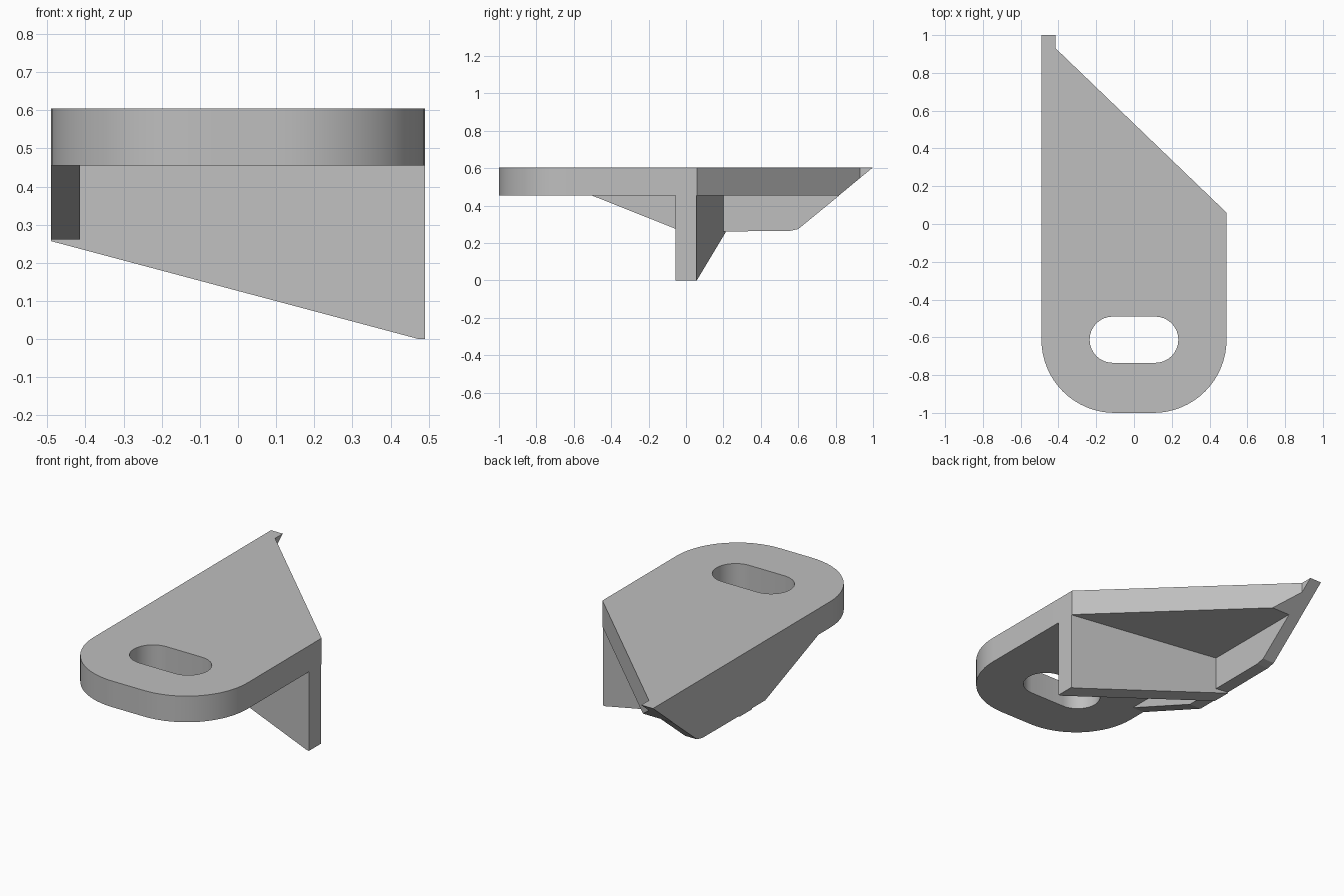
import bpy, bmesh
from math import sin, cos, pi
from mathutils import Vector

cube = bpy.data.objects.get("Cube")
if cube:
    bpy.data.objects.remove(cube, do_unlink=True)

grey = bpy.data.materials.new("plain grey")
grey.use_nodes = True
grey.diffuse_color = (0.52, 0.52, 0.52, 1)
grey.node_tree.nodes["Principled BSDF"].inputs["Base Color"].default_value = grey.diffuse_color

TOP, UNDER = 0.605, 0.455      # flange top and underside
HALF = 0.49                    # half width
WALL = 0.075                   # gusset thickness
END_Y = -0.6125                # centre line of rounded end and slot


def finish(name, bm):
    bmesh.ops.recalc_face_normals(bm, faces=bm.faces[:])
    mesh = bpy.data.meshes.new(name)
    bm.to_mesh(mesh)
    bm.free()
    mesh.materials.append(grey)
    obj = bpy.data.objects.new(name, mesh)
    bpy.context.collection.objects.link(obj)
    return obj


def arc(cx, cy, r, start, end, steps=16):
    angles = [start + (end - start) * i / steps for i in range(steps + 1)]
    return [(cx + r * cos(a), cy + r * sin(a)) for a in angles]


def side_wall(bm, lower, upper):
    """Join two matching rings with quads; return the quads."""
    n = len(lower)
    return [bm.faces.new((lower[i], lower[(i + 1) % n], upper[(i + 1) % n], upper[i]))
            for i in range(n)]


def prism(name, first, second):
    bm = bmesh.new()
    rings = [[bm.verts.new(p) for p in ring] for ring in (first, second)]
    side_wall(bm, *rings)
    for ring in rings:
        bm.faces.new(ring)
    return finish(name, bm)


# Flange: rounded front, diagonal back edge, narrow tip and a long slot
R = 0.3875
outline = arc(HALF - R, END_Y, R, -pi / 2, 0)
outline += [(HALF, 0.06), (WALL - HALF, 0.93), (WALL - HALF, 1), (-HALF, 1)]
outline += arc(R - HALF, END_Y, R, pi, 1.5 * pi)
slot = arc(0.1125, END_Y, 0.1225, -pi / 2, pi / 2) + arc(-0.1125, END_Y, 0.1225, pi / 2, 1.5 * pi)

bm = bmesh.new()
for ring in (outline, slot):
    low, high = [[bm.verts.new((x, y, z)) for x, y in ring] for z in (UNDER, TOP)]
    side_wall(bm, low, high)
for z in (UNDER, TOP):
    rim = [e for e in bm.edges if all(abs(v.co.z - z) < 1e-4 for v in e.verts)]
    bmesh.ops.triangle_fill(bm, edges=rim, use_beauty=True, normal=(0, 0, 1))

# Slope the underside of the tip
bmesh.ops.bisect_plane(bm, geom=bm.verts[:] + bm.edges[:] + bm.faces[:], dist=1e-4,
                       plane_co=(0, 1, TOP), plane_no=Vector((0, 0.33, -0.4)).normalized(),
                       clear_outer=True)
bmesh.ops.holes_fill(bm, edges=[e for e in bm.edges if e.is_boundary])
flange = finish("flange", bm)

# Side gusset under the flange, on the right edge
profile = [(-0.505, UNDER), (-0.02, 0.262), (0.55, 0.264), (0.6, 0.275), (0.82, UNDER)]
prism("side_gusset", *[[(x, y, z) for y, z in profile] for x in (-HALF, WALL - HALF)])

# Cross web: slightly skewed plate with a sloping lower edge
web = [(-HALF, UNDER), (-HALF, 0.257), (0.475, 0), (HALF, 0), (HALF, UNDER)]
prism("cross_web", *[[(x, y + 0.16 * (HALF - x), z) for x, z in web] for y in (-0.055, 0.055)])

# Smooth the rounded end and the slot
bpy.ops.object.select_all(action='DESELECT')
flange.select_set(True)
bpy.context.view_layer.objects.active = flange
bpy.ops.object.shade_smooth_by_angle(angle=pi / 6)
